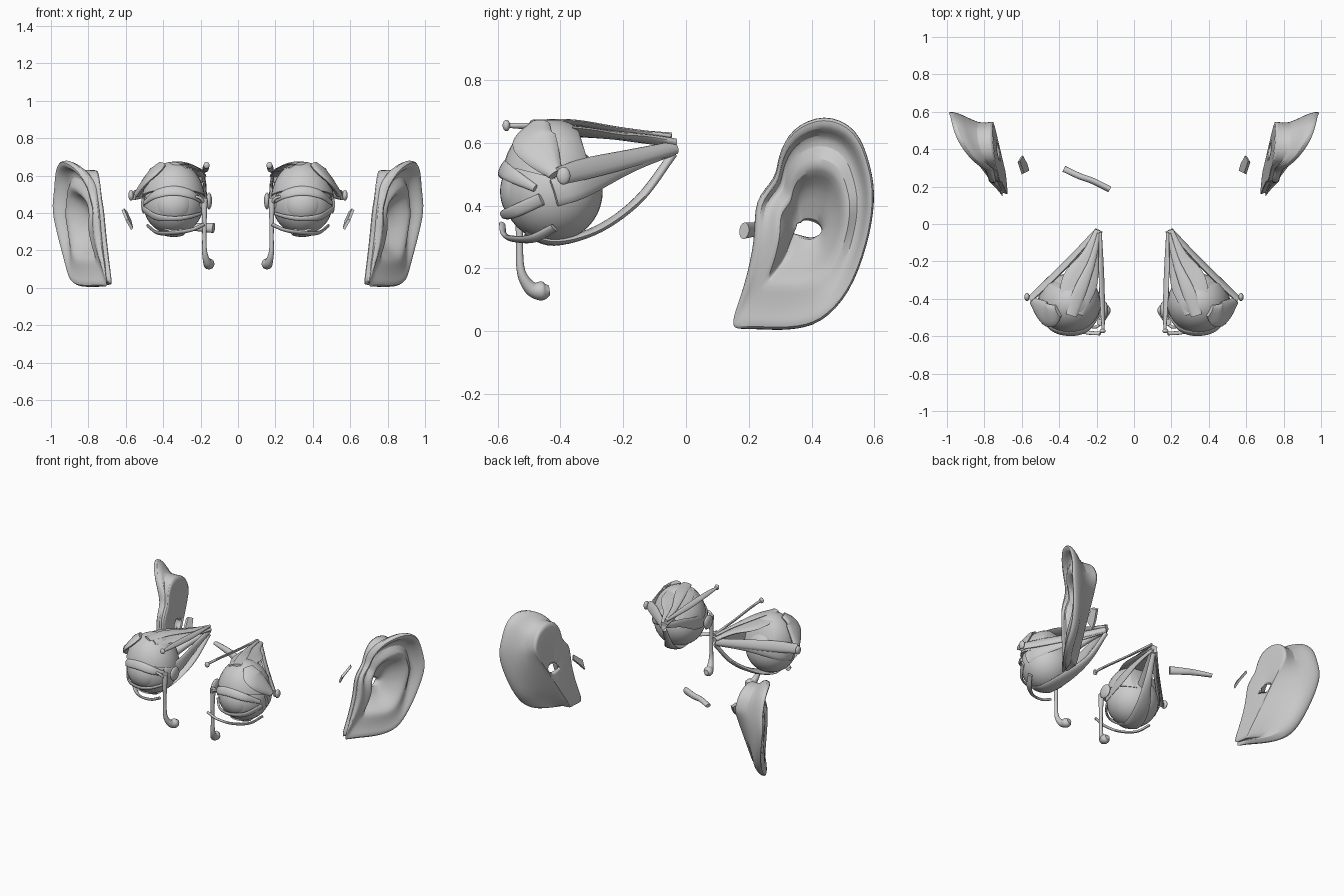
import bpy, bmesh, math
from mathutils import Vector

cube = bpy.data.objects.get("Cube")
if cube:
    bpy.data.objects.remove(cube)

grey = bpy.data.materials.new("soft_grey")
grey.use_nodes = True
tone = (0.6, 0.6, 0.6, 1)
grey.diffuse_color = tone
grey.node_tree.nodes["Principled BSDF"].inputs["Base Color"].default_value = tone

EYE = Vector((0.345, -0.425, 0.445))
RADIUS = 0.16


def finish(name, bm, side=1, subdivide=0):
    """Mirror to the wanted side, fix normals and make a smooth object."""
    for v in bm.verts:
        v.co.x *= side
    bmesh.ops.recalc_face_normals(bm, faces=bm.faces)
    for f in bm.faces:
        f.smooth = True
    mesh = bpy.data.meshes.new(name)
    bm.to_mesh(mesh)
    bm.free()
    mesh.materials.append(grey)
    ob = bpy.data.objects.new(name, mesh)
    bpy.context.collection.objects.link(ob)
    if subdivide:
        mod = ob.modifiers.new("smooth", 'SUBSURF')
        mod.levels = mod.render_levels = subdivide
    bpy.context.view_layer.objects.active = ob
    for o in bpy.context.selected_objects:
        o.select_set(False)
    ob.select_set(True)
    bpy.ops.object.shade_smooth_by_angle(angle=math.radians(50))


def bridge(bm, rings):
    for a, b in zip(rings, rings[1:]):
        n = len(a)
        for i in range(n):
            bm.faces.new((a[i], a[(i + 1) % n], b[(i + 1) % n], b[i]))


def spline(points, steps=6):
    """Catmull-Rom through tuples of any length."""
    pts = [Vector(p) for p in points]
    pts = [2 * pts[0] - pts[1]] + pts + [2 * pts[-1] - pts[-2]]
    out = []
    for a, b, c, d in zip(pts, pts[1:], pts[2:], pts[3:]):
        for k in range(steps):
            t = k / steps
            out.append(0.5 * (2 * b + (c - a) * t + (2 * a - 5 * b + 4 * c - d) * t * t
                              + (3 * b - a - 3 * c + d) * t ** 3))
    return out + [pts[-2]]


def clamp(value):
    return min(1, max(0, value))


def band(name, path, widths, thick, side, sides=12):
    """Oval strap along a path, lying flat against the eyeball."""
    bm = bmesh.new()
    # Four-vectors carry position and half width together
    samples = spline([(*p, w) for p, w in zip(path, widths)])
    places = [s.to_3d() for s in samples]
    rings = []
    for i, p in enumerate(places):
        along = (places[min(i + 1, len(places) - 1)] - places[max(i - 1, 0)]).normalized()
        across = along.cross(p - EYE).normalized()
        out = across.cross(along)
        w = max(samples[i].w, 0.004)
        h = thick or w
        rings.append([bm.verts.new(p + across * w * math.cos(a) + out * h * math.sin(a))
                      for a in (math.tau * k / sides for k in range(sides))])
    bridge(bm, rings)
    bm.faces.new(rings[0])
    bm.faces.new(rings[-1])
    finish(name, bm, side)


def ball(name, centre, radii, side, keep=()):
    bm = bmesh.new()
    bmesh.ops.create_uvsphere(bm, u_segments=32, v_segments=20, radius=1)
    for v in bm.verts:
        v.co = Vector(c + r * q for c, r, q in zip(centre, radii, v.co))
    for point, normal in keep:
        geom = bm.verts[:] + bm.edges[:] + bm.faces[:]
        bmesh.ops.bisect_plane(bm, geom=geom, plane_co=point, plane_no=normal, clear_outer=True)
        bmesh.ops.holes_fill(bm, edges=[e for e in bm.edges if e.is_boundary])
    finish(name, bm, side)


def ear(side):
    """Concentric loops: back plate, flared back, rolled rim, folds, bowl, canal."""
    rim = [(.70, .152, .005), (.70, .148, .04), (.735, .185, .15), (.765, .215, .29),
           (.77, .222, .415), (.79, .28, .49), (.81, .295, .56), (.87, .34, .645),
           (.945, .44, .688), (.98, .54, .645), (.99, .588, .53), (1.0, .602, .417),
           (.97, .578, .275), (.93, .52, .125), (.90, .43, .028), (.84, .33, .002),
           (.77, .235, .003)]
    centre = Vector((.87, .39, .325))
    rim = spline(rim + rim[:1], 2)[:-1]
    bm = bmesh.new()

    def plate_ring(scale):
        ring = []
        for p in rim:
            q = centre + (p - centre) * scale * (0.97 - 0.13 * clamp((p.y - .25) / .2))
            if p.z < .1:
                q.z = centre.z + (p.z - centre.z) * scale * .97
            # The plate is cut off slantwise behind the lobe
            q.y = min(q.y, .25 + .62 * q.z)
            q.x = .672 + .09 * q.z + .09 * (q.y - .16)
            ring.append(bm.verts.new(q))
        return ring

    def face_ring(scale, depth, groove=0.0):
        ring = []
        for p in rim:
            # Grooves fade out on the lobe and on the lower front edge
            fold = clamp((p.z - .08) / .25) * clamp((p.y + .6 * p.z - .42) / .15)
            q = centre + (p - centre) * scale
            q.x = max(q.x - depth - groove * fold, .70 + .09 * q.z)
            ring.append(bm.verts.new(q))
        return ring

    def canal(ring):
        """Squash the opening into a level slot."""
        for v in ring:
            v.co.y = centre.y + 1.5 * (v.co.y - centre.y)
            v.co.z = centre.z + .5 * (v.co.z - centre.z) - .3 * (v.co.y - centre.y)
        return ring

    rings = [canal(plate_ring(.14)), plate_ring(.5), plate_ring(.97), plate_ring(1)]
    neck = []
    for p, v in zip(rim, rings[-1]):
        # The neck is waisted behind the rolled rim
        waist = clamp((p.y - .4) / .2)
        q = v.co.lerp(centre + (p - centre) * .86, .5)
        back = centre + (p - centre) * .72
        back.x = .835
        neck.append(bm.verts.new(q.lerp(back, waist)))
    rings.append(neck)
    rings += [face_ring(.93, .07), face_ring(1.01, .025), face_ring(.97, -.003),
              face_ring(.89, 0, .005), face_ring(.84, .005, .045), face_ring(.74, .01, .05),
              face_ring(.62, .01, .01), face_ring(.52, .01, .015), face_ring(.42, .05, .03),
              face_ring(.28, .11), canal(face_ring(.14, .13))]
    bridge(bm, rings + rings[:1])
    finish("ear", bm, side, 1)


def eye(side):
    c = EYE
    ball("eyeball", c, (RADIUS, RADIUS, RADIUS), side)
    ball("cornea", (c.x, -.515, c.z), (.105, .077, .1), side)
    # Upper hood, trimmed along the lid line and behind
    ball("upper_lid_hood", (c.x, -.425, .47), (.168, .163, .205), side,
         [((0, -.59, .53), (0, -.25, -1)), ((0, -.33, .6), (0, 1, .3))])
    band("upper_lid", [(.19, -.49, .46), (.25, -.565, .50), (.345, -.585, .52),
                       (.44, -.56, .50), (.50, -.48, .455)], [.012, .024, .028, .024, .012], .008, side)
    band("lower_lid", [(.19, -.49, .40), (.26, -.565, .38), (.345, -.583, .37),
                       (.44, -.55, .38), (.505, -.46, .42)], [.008, .012, .014, .02, .02], .007, side)
    # Straps that run from the shared root behind the ball
    band("optic_nerve", [(.19, -.04, .59), (.25, -.17, .54), (.32, -.32, .47)],
         [.018, .022, .03], None, side)
    band("top_muscle", [(.19, -.035, .60), (.232, -.17, .618), (.29, -.31, .632), (.34, -.47, .65)],
         [.022, .05, .095, .07], .014, side)
    band("lid_lifter", [(.185, -.05, .62), (.225, -.2, .64), (.29, -.36, .665), (.335, -.49, .665)],
         [.012, .02, .035, .03], .008, side)
    band("outer_muscle", [(.195, -.04, .58), (.32, -.18, .54), (.47, -.33, .47), (.507, -.42, .44)],
         [.02, .035, .045, .045], .012, side)
    band("outer_ligament", [(.195, -.035, .585), (.33, -.18, .55), (.46, -.31, .52), (.555, -.40, .495)],
         [.022, .03, .035, .03], .014, side)
    band("bottom_muscle", [(.19, -.04, .565), (.235, -.15, .42), (.30, -.28, .325),
                           (.345, -.42, .285), (.345, -.51, .315)], [.014, .026, .048, .055, .05], .013, side)
    band("inner_muscle", [(.185, -.04, .59), (.178, -.2, .55), (.178, -.36, .49), (.20, -.50, .46)],
         [.014, .025, .04, .04], .009, side)
    band("upper_sling", [(.18, -.045, .625), (.175, -.25, .635), (.168, -.45, .65), (.165, -.565, .655)],
         [.008, .018, .016, .008], .008, side)
    ball("sling_pulley", (.168, -.572, .655), (.016, .012, .018), side)
    band("lower_sling", [(.18, -.585, .34), (.25, -.58, .31), (.345, -.555, .295), (.43, -.49, .295),
                         (.48, -.42, .33)], [.012, .012, .015, .018, .016], .008, side)
    # Tear gland, outer knob and drainage
    band("tear_gland", [(.405, -.465, .66), (.455, -.485, .615), (.498, -.46, .565), (.54, -.415, .50)],
         [.035, .07, .06, .025], .017, side)
    ball("outer_knob", (.572, -.39, .495), (.014, .022, .028), side)
    ball("tear_sac", (.155, -.46, .465), (.016, .045, .045), side)
    band("tear_duct", [(.18, -.525, .48), (.18, -.53, .40), (.18, -.53, .28), (.178, -.525, .19),
                       (.165, -.495, .138), (.155, -.46, .128), (.153, -.435, .13)],
         [.018, .014, .011, .014, .022, .03, .016], None, side)
    band("tear_channel", [(.18, -.53, .45), (.2, -.55, .48), (.235, -.55, .49)],
         [.008, .008, .006], None, side)


def eardrum(side):
    bm = bmesh.new()
    outline = [(.572, .28, .31), (.60, .265, .36), (.622, .33, .415), (.605, .36, .40), (.582, .315, .35)]
    front = [bm.verts.new(p) for p in outline]
    back = [bm.verts.new((x - .012, y + .006, z + .01)) for x, y, z in outline]
    bridge(bm, [front, back])
    bm.faces.new(front)
    bm.faces.new(back)
    finish("eardrum", bm, side)


for side in (1, -1):
    ear(side)
    eye(side)
    eardrum(side)

# Single loose tube behind one eye
band("ear_tube", [(.375, .295, .325), (.29, .255, .33), (.22, .23, .325), (.13, .185, .32)],
     [.012, .018, .022, .027], .017, -1)
